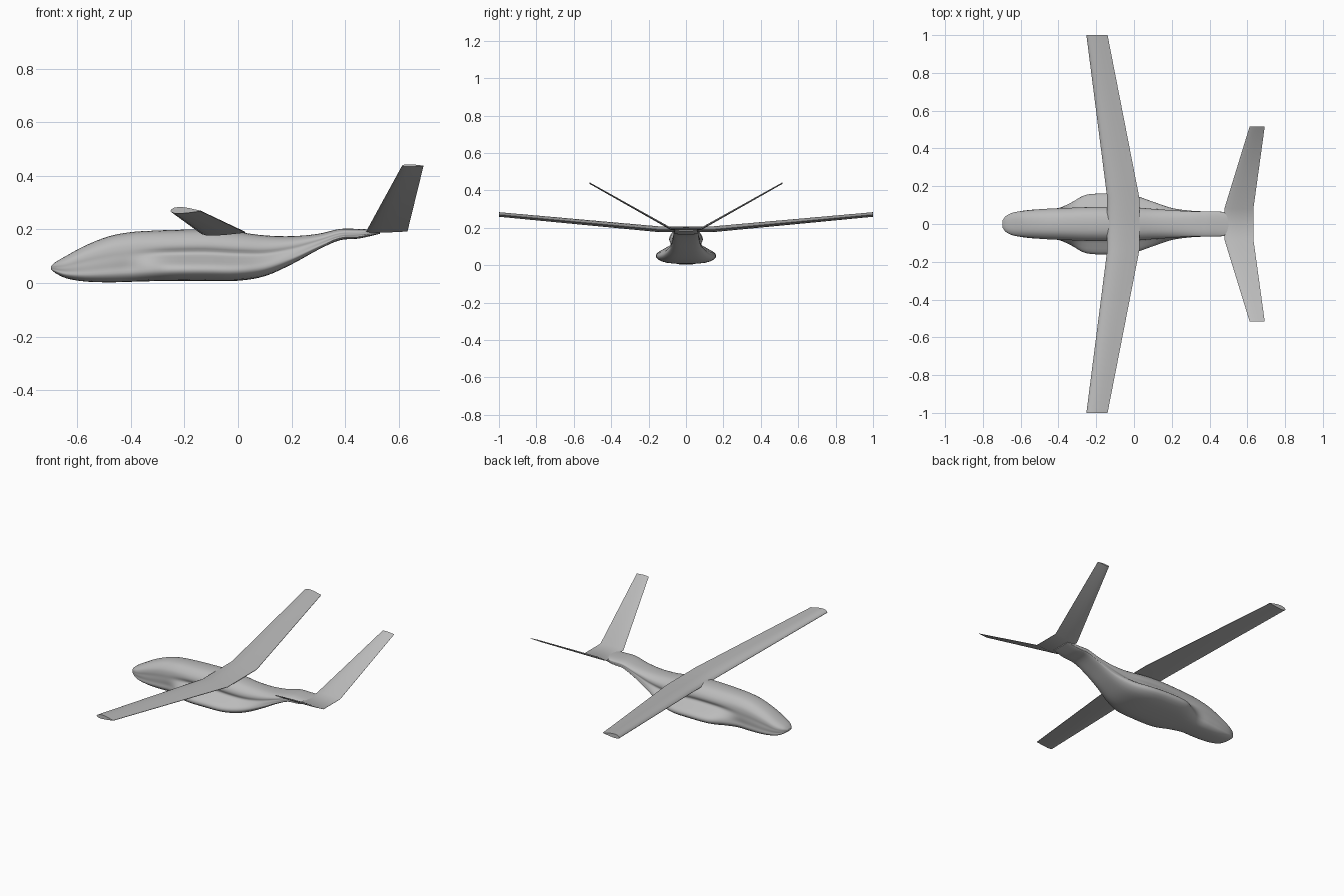
import bpy, bmesh, math
from mathutils import Vector

if "Cube" in bpy.data.objects:
    bpy.data.objects.remove(bpy.data.objects["Cube"], do_unlink=True)

grey = bpy.data.materials.new("light grey")
grey.use_nodes = True
colour = (0.5, 0.5, 0.5, 1)
grey.diffuse_color = colour
grey.node_tree.nodes["Principled BSDF"].inputs["Base Color"].default_value = colour


def loft(name, rings, angle):
    """Skin closed rings of points and cap both ends."""
    bm = bmesh.new()
    loops = [[bm.verts.new(p) for p in ring] for ring in rings]
    n = len(loops[0])
    for a, b in zip(loops, loops[1:]):
        for i in range(n):
            bm.faces.new((a[i], a[(i + 1) % n], b[(i + 1) % n], b[i]))
    bm.faces.new(loops[0])
    bm.faces.new(loops[-1])
    bmesh.ops.recalc_face_normals(bm, faces=bm.faces)
    mesh = bpy.data.meshes.new(name)
    bm.to_mesh(mesh)
    bm.free()
    mesh.materials.append(grey)
    obj = bpy.data.objects.new(name, mesh)
    bpy.context.collection.objects.link(obj)
    bpy.ops.object.select_all(action='DESELECT')
    obj.select_set(True)
    bpy.context.view_layer.objects.active = obj
    bpy.ops.object.shade_smooth_by_angle(angle=math.radians(angle))
    return obj


def spline(a, b, c, d, t):
    """Curve from b to c, with a and d as neighbours."""
    return b + 0.5 * t * (c - a + t * (2 * a - 5 * b + 4 * c - d + t * (3 * (b - c) + d - a)))


def smooth_open(pts, steps):
    p = [pts[0]] + pts + [pts[-1]]
    out = [spline(*p[i:i + 4], s / steps) for i in range(len(pts) - 1) for s in range(steps)]
    return out + [pts[-1]]


def smooth_closed(pts, steps):
    n = len(pts)
    return [spline(*[pts[(i + k) % n] for k in (-1, 0, 1, 2)], s / steps)
            for i in range(n) for s in range(steps)]


# Fuselage stations: x, bottom, top, upper half width, lower half width
stations = [
    (-0.697, 0.052, 0.064, 0.016, 0.016),
    (-0.68, 0.037, 0.079, 0.040, 0.040),
    (-0.64, 0.018, 0.102, 0.060, 0.060),
    (-0.57, 0.006, 0.140, 0.071, 0.073),
    (-0.48, 0.003, 0.175, 0.079, 0.080),
    (-0.40, 0.005, 0.190, 0.083, 0.085),
    (-0.33, 0.007, 0.195, 0.086, 0.115),
    (-0.25, 0.008, 0.198, 0.089, 0.155),
    (-0.12, 0.008, 0.200, 0.090, 0.160),
    (0.00, 0.009, 0.190, 0.088, 0.150),
    (0.10, 0.026, 0.178, 0.080, 0.118),
    (0.20, 0.070, 0.175, 0.073, 0.085),
    (0.30, 0.125, 0.184, 0.067, 0.071),
    (0.38, 0.160, 0.202, 0.066, 0.067),
    (0.45, 0.166, 0.202, 0.065, 0.065),
    (0.53, 0.184, 0.198, 0.060, 0.060),
]


def body_ring(values):
    """Rounded upper lobe over a waist and a flared, flat-bottomed lower lobe."""
    x, low, top, up, wide = values
    h = top - low
    waist = up - 0.25 * (wide - up)
    half = [(0.55 * up, 0.96), (0.9 * up, 0.82), (up, 0.67),
            (0.5 * (waist + up), 0.54), (0.5 * (waist + wide), 0.42),
            (0.97 * wide, 0.29), (0.97 * wide, 0.15), (0.65 * wide, 0.03)]
    pts = [(0, 1)] + half + [(0, 0)] + [(-y, f) for y, f in reversed(half)]
    return smooth_closed([Vector((x, y, low + f * h)) for y, f in pts], 3)


path = smooth_open([Vector(s) if len(s) < 5 else Vector(s[:5]) for s in stations], 4)
loft("fuselage", [body_ring(v) for v in path], 60)

# Airfoil outline: chord fraction, height fraction
airfoil = [(1, 0.1), (0.8, 0.42), (0.6, 0.76), (0.4, 0.97), (0.25, 0.98), (0.12, 0.8), (0.03, 0.42),
           (0, 0), (0.03, -0.3), (0.12, -0.55), (0.3, -0.65), (0.6, -0.45), (1, -0.05)]


def foil_ring(y, front, back, z, thick):
    return [(front + c * (back - front), y, z + f * thick) for c, f in airfoil]


def span(name, right_half):
    """Loft a surface from tip to tip, mirrored about the centre."""
    left_half = [(-s[0],) + s[1:] for s in reversed(right_half)]
    return loft(name, [foil_ring(*s) for s in right_half + left_half], 40)


# Main wing: level centre section, then forward-swept raised panels
span("main_wing", [(-1, -0.252, -0.14, 0.269, 0.015),
                   (-0.14, -0.142, 0.028, 0.189, 0.019)])

# V tail: level centre plate with two raised fins
span("v_tail", [(-0.515, 0.612, 0.692, 0.438, 0.005),
                (-0.08, 0.478, 0.632, 0.193, 0.008)])
